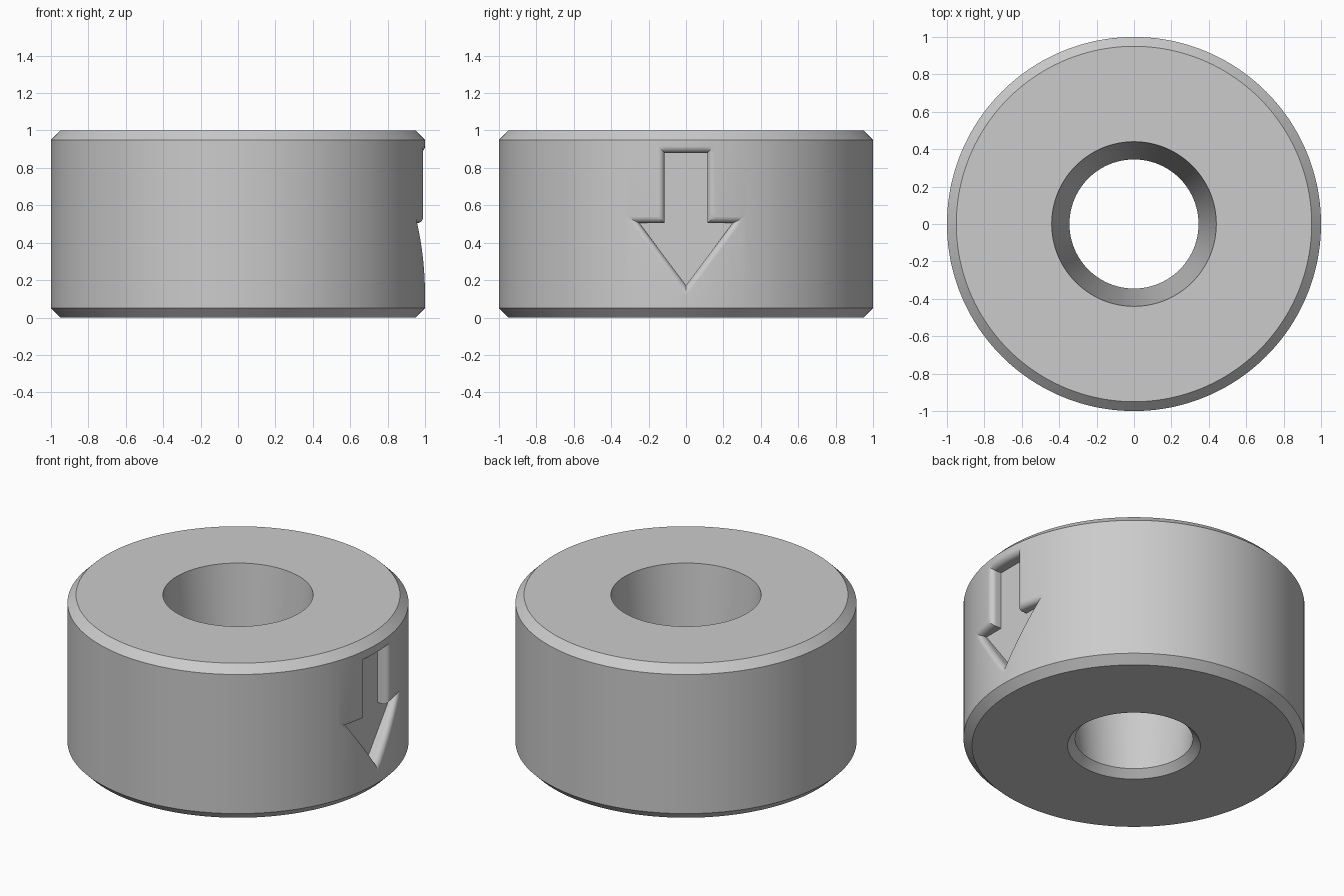
import bpy, bmesh, math
from mathutils import Vector

cube = bpy.data.objects.get("Cube")
if cube:
    bpy.data.objects.remove(cube, do_unlink=True)

SEGMENTS = 256
FLOOR = 0.92      # depth plane of the arrow recess
FILLET = 0.037    # rounding of the recess rim


def make_object(name, bm, material):
    bmesh.ops.recalc_face_normals(bm, faces=bm.faces)
    mesh = bpy.data.meshes.new(name)
    bm.to_mesh(mesh)
    bm.free()
    mesh.materials.append(material)
    obj = bpy.data.objects.new(name, mesh)
    bpy.context.collection.objects.link(obj)
    return obj


grey = bpy.data.materials.new("plain_grey")
grey.use_nodes = True
colour = (0.6, 0.6, 0.6, 1)
grey.diffuse_color = colour
grey.node_tree.nodes["Principled BSDF"].inputs["Base Color"].default_value = colour

# Ring body: chamfered outside, tapered bore with a small lower chamfer
profile = [(0.39, 0), (0.95, 0), (1, 0.05), (1, 0.95), (0.95, 1),
           (0.44, 1), (0.345, 0.045)]
bm = bmesh.new()
verts = [bm.verts.new((r, 0, z)) for r, z in profile]
edges = [bm.edges.new((v, verts[i - 1])) for i, v in enumerate(verts)]
bmesh.ops.spin(bm, geom=verts + edges, cent=(0, 0, 0), axis=(0, 0, 1),
               angle=math.tau, steps=SEGMENTS, use_duplicate=False)
bmesh.ops.remove_doubles(bm, verts=bm.verts, dist=1e-5)
ring = make_object("ring_body", bm, grey)

# Arrow outline on the side, mirrored, counterclockwise in (y, z)
half = [(0.25, 0.505), (0.115, 0.505), (0.115, 0.88)]
arrow = [Vector(p) for p in
         [(0, 0.172)] + half + [(-y, z) for y, z in reversed(half)]]


def outline(offset, steps=10):
    """Arrow widened by a mitred offset, with its edges subdivided."""
    corners = []
    for i, p in enumerate(arrow):
        a = (p - arrow[i - 1]).normalized()
        b = (arrow[(i + 1) % len(arrow)] - p).normalized()
        na, nb = Vector((a.y, -a.x)), Vector((b.y, -b.x))
        corners.append(p + (na + nb) * offset / (1 + na.dot(nb)))
    return [c.lerp(corners[(i + 1) % len(corners)], k / steps)
            for i, c in enumerate(corners) for k in range(steps)]


def surface(y):
    return math.sqrt(1 - y * y)


# Arrow cutter: flat floor, straight wall, then a rim rounded into the cylinder
bm = bmesh.new()
loops = [[bm.verts.new((FLOOR, p.x, p.y)) for p in outline(0)]]
ARC = 8
for k in range(ARC + 1):
    t = math.pi / 2 * k / ARC
    drop = FILLET * (1 - math.sin(t))
    loops.append([bm.verts.new((max(surface(p.x) - drop, FLOOR + 0.002) + 0.0003, p.x, p.y))
                  for p in outline(FILLET * (1 - math.cos(t)))])
loops.append([bm.verts.new((1.1, p.x, p.y)) for p in outline(FILLET)])
count = len(loops[0])
for low, high in zip(loops, loops[1:]):
    for i in range(count):
        j = (i + 1) % count
        bm.faces.new((low[i], low[j], high[j], high[i]))
bm.faces.new(loops[0])
bm.faces.new(loops[-1])
bmesh.ops.triangulate(bm, faces=bm.faces)
cutter = make_object("arrow_cutter", bm, grey)
cutter.hide_render = True

# Engrave the arrow and shade
cut = ring.modifiers.new("arrow_recess", 'BOOLEAN')
cut.operation = 'DIFFERENCE'
cut.solver = 'EXACT'
cut.object = cutter
bpy.ops.object.select_all(action='DESELECT')
ring.select_set(True)
bpy.context.view_layer.objects.active = ring
bpy.ops.object.modifier_apply(modifier=cut.name)
bpy.data.objects.remove(cutter, do_unlink=True)
bpy.ops.object.shade_smooth_by_angle(angle=math.radians(30))
